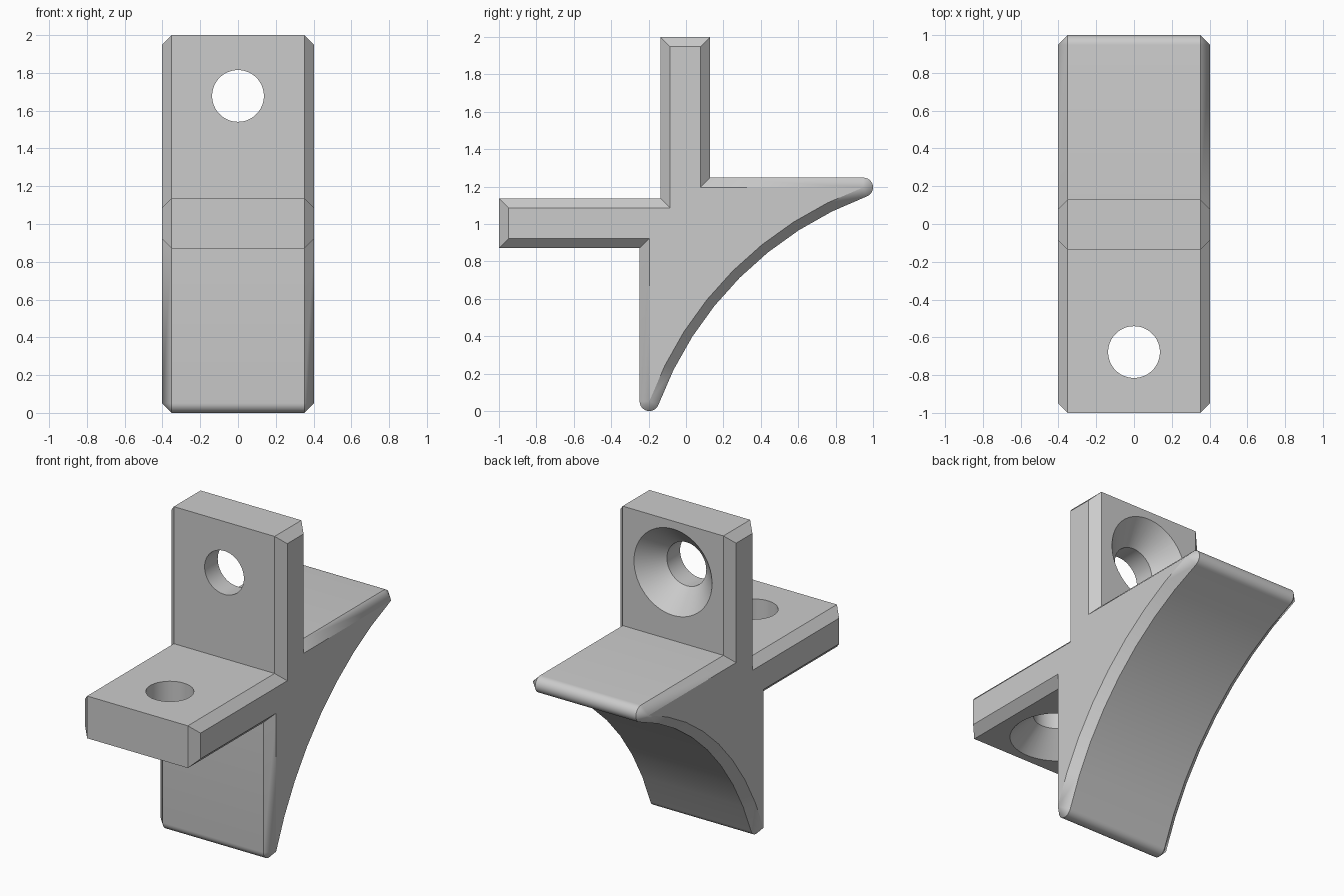
import bpy, bmesh, math
from mathutils import Matrix, Vector

cube = bpy.data.objects.get("Cube")
if cube:
    bpy.data.objects.remove(cube)

HALF, CH = 0.403, 0.052          # half width, chamfer size
MID = 1.0                        # height of the diagonal symmetry centre

grey = bpy.data.materials.new("plain grey")
grey.use_nodes = True
colour = (0.6, 0.6, 0.6, 1)
grey.diffuse_color = colour
grey.node_tree.nodes["Principled BSDF"].inputs["Base Color"].default_value = colour


def make_object(name, bm):
    bmesh.ops.remove_doubles(bm, verts=bm.verts, dist=1e-5)
    bmesh.ops.recalc_face_normals(bm, faces=bm.faces)
    mesh = bpy.data.meshes.new(name)
    bm.to_mesh(mesh)
    bm.free()
    mesh.materials.append(grey)
    obj = bpy.data.objects.new(name, mesh)
    bpy.context.collection.objects.link(obj)
    return obj


def loft(bm, rings):
    """Join equal rings of points into a closed, capped skin."""
    rows = [[bm.verts.new(p) for p in ring] for ring in rings]
    n = len(rows[0])
    for a, b in zip(rows, rows[1:]):
        for i in range(n):
            j = (i + 1) % n
            bm.faces.new((a[i], a[j], b[j], b[i]))
    bm.faces.new(rows[0])
    bm.faces.new(rows[-1])


def polar(centre, radius, angle):
    return centre + radius * Vector((math.cos(angle), math.sin(angle)))


# Half profile as (side face point, outer edge point) pairs, up to the arc middle
pairs = []


def corner(y, z, sy, sz):
    pairs.append((Vector((y - sy * CH, z - sz * CH)), Vector((y, z))))


corner(-0.137, 0.137, -1, 1)
corner(-0.137, 1.0, -1, 1)
corner(0.129, 1.0, 1, 1)
corner(0.129, 0.248, 1, 1)

# Rounded tip of the shelf, then the concave brace
tip = Vector((0.948, 0.196))
centre, radius = Vector((1.613, -1.613)), 1.927
start = math.atan2(tip.y - centre.y, tip.x - centre.x)
end_normal = start - math.pi
for i in range(13):
    a = math.pi / 2 + (end_normal + 2 * math.pi * (end_normal < -math.pi) - math.pi / 2) * i / 12
    pairs.append((tip, polar(tip, CH, a)))
for i in range(1, 5):
    a = start + (math.radians(135) - start) * i / 4
    pairs.append((polar(centre, radius, a), polar(centre, radius - CH, a)))

# Mirror across the diagonal to finish the outline
swap = lambda p: Vector((-p.y, -p.x))
pairs += [(swap(a), swap(b)) for a, b in reversed(pairs[1:-1])]


def ring(x, side):
    return [(x, p[side].x, p[side].y + MID) for p in pairs]


bm = bmesh.new()
loft(bm, [ring(-HALF, 0), ring(CH - HALF, 1), ring(HALF - CH, 1), ring(HALF, 0)])
bracket = make_object("bracket", bm)


# Countersunk screw holes
def screw_hole(name, location, rotation):
    bm = bmesh.new()
    rings = []
    for r, h in ((0.137, -0.3), (0.137, -0.006), (0.29, 0.147)):
        rings.append([(r * math.cos(k * math.tau / 64), r * math.sin(k * math.tau / 64), h)
                      for k in range(64)])
    loft(bm, rings)
    bm.transform(Matrix.Translation(location) @ rotation)
    cutter = make_object(name, bm)
    cutter.hide_render = True
    mod = bracket.modifiers.new(name, 'BOOLEAN')
    mod.operation, mod.solver, mod.object = 'DIFFERENCE', 'EXACT', cutter
    bpy.context.view_layer.objects.active = bracket
    bpy.ops.object.modifier_apply(modifier=name)
    bpy.data.objects.remove(cutter)


screw_hole("upright_hole", (0, 0, MID + 0.678), Matrix.Rotation(-math.pi / 2, 4, 'X'))
screw_hole("shelf_hole", (0, -0.678, MID), Matrix.Rotation(math.pi, 4, 'X'))

bpy.ops.object.select_all(action='DESELECT')
bracket.select_set(True)
bpy.context.view_layer.objects.active = bracket
bpy.ops.object.shade_smooth_by_angle(angle=math.radians(30))
